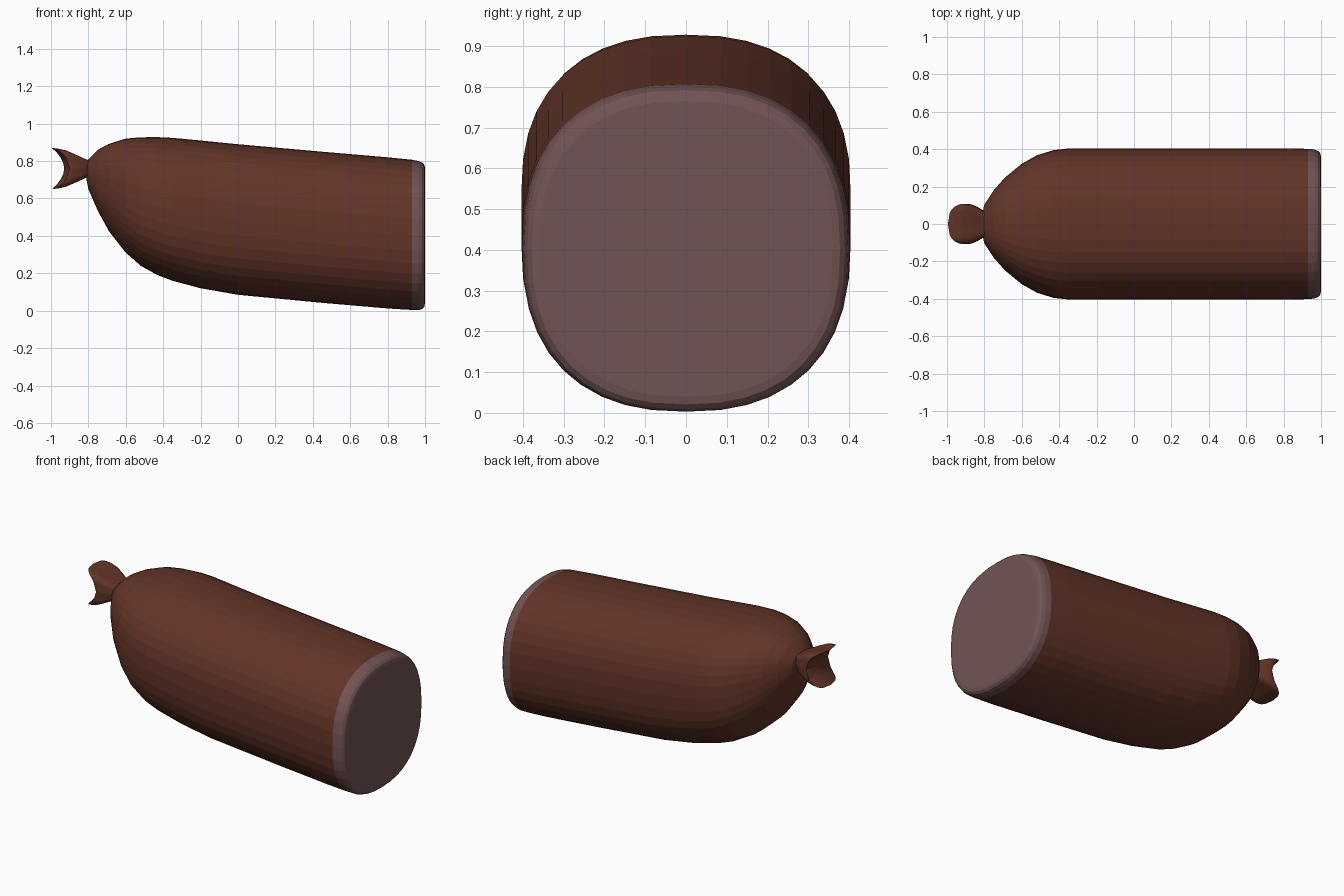
import bpy, bmesh, math

if "Cube" in bpy.data.objects:
    bpy.data.objects.remove(bpy.data.objects["Cube"])


def material(name, color):
    m = bpy.data.materials.new(name)
    m.diffuse_color = (*color, 1)
    m.use_nodes = True
    m.node_tree.nodes["Principled BSDF"].inputs["Base Color"].default_value = m.diffuse_color
    return m


def unit_ring(n, power):
    # superellipse outline in the y/z plane
    pts = []
    for i in range(n):
        a = 2 * math.pi * i / n
        c, s = math.cos(a), math.sin(a)
        pts.append((math.copysign(abs(c) ** (2 / power), c),
                    math.copysign(abs(s) ** (2 / power), s)))
    return pts


def loft(name, rings, mat, cap_start=False, cap_end=False):
    bm = bmesh.new()
    loops = [[bm.verts.new(p) for p in ring] for ring in rings]
    n = len(loops[0])
    for a, b in zip(loops, loops[1:]):
        for i in range(n):
            j = (i + 1) % n
            bm.faces.new((a[i], a[j], b[j], b[i]))
    if cap_start:
        bm.faces.new(loops[0][::-1])
    if cap_end:
        bm.faces.new(loops[-1])
    bmesh.ops.recalc_face_normals(bm, faces=bm.faces)
    mesh = bpy.data.meshes.new(name)
    bm.to_mesh(mesh)
    bm.free()
    mesh.materials.append(mat)
    ob = bpy.data.objects.new(name, mesh)
    bpy.context.collection.objects.link(ob)
    return ob


casing = material("casing", (0.125, 0.035, 0.021))
meat = material("meat", (0.17, 0.088, 0.088))

SECTION = unit_ring(40, 2.4)


def station(x, bottom, top, half):
    mid, h = (top + bottom) / 2, (top - bottom) / 2
    return [(x, half * c, mid + h * s) for c, s in SECTION]


# sausage skin: x, bottom z, top z, half width
body = [(-0.81, 0.70, 0.785, 0.06), (-0.80, 0.65, 0.81, 0.105),
        (-0.75, 0.535, 0.86, 0.18), (-0.69, 0.425, 0.892, 0.248),
        (-0.60, 0.31, 0.92, 0.322), (-0.52, 0.24, 0.927, 0.367),
        (-0.43, 0.19, 0.928, 0.395), (-0.35, 0.16, 0.924, 0.404),
        (-0.20, 0.12, 0.91, 0.404), (0.0, 0.085, 0.89, 0.404),
        (0.45, 0.042, 0.85, 0.404), (0.80, 0.012, 0.82, 0.404),
        (0.93, 0.004, 0.807, 0.402)]
loft("sausage_skin", [station(*s) for s in body], casing, cap_start=True)

# cut end with a rounded rim
cut = [(0.93, 0.004, 0.807, 0.402), (0.965, 0.003, 0.80, 0.398),
       (0.985, 0.009, 0.792, 0.39), (0.996, 0.021, 0.78, 0.378),
       (1.0, 0.04, 0.765, 0.36)]
loft("cut_end", [station(*s) for s in cut], meat, cap_end=True)

# twisted skin tail: flares to a square, saddle-shaped end
TAIL = unit_ring(32, 5)
TAIL_Z = 0.76


def end_x(c, s):
    return -0.93 - 0.065 * s * s + 0.03 * c * c


rings = []
for t, hy, hz in [(0, 0.05, 0.035), (0.2, 0.065, 0.05), (0.45, 0.087, 0.075),
                  (0.7, 0.102, 0.098), (0.88, 0.108, 0.107), (1, 0.108, 0.11)]:
    rings.append([(-0.77 + t * (end_x(c, s) + 0.77), hy * c, TAIL_Z + hz * s)
                  for c, s in TAIL])
for k in (0.75, 0.5, 0.25, 0.05):
    rings.append([(end_x(k * c, k * s), 0.108 * k * c, TAIL_Z + 0.11 * k * s)
                  for c, s in TAIL])
loft("tied_tail", rings, casing, cap_end=True)
